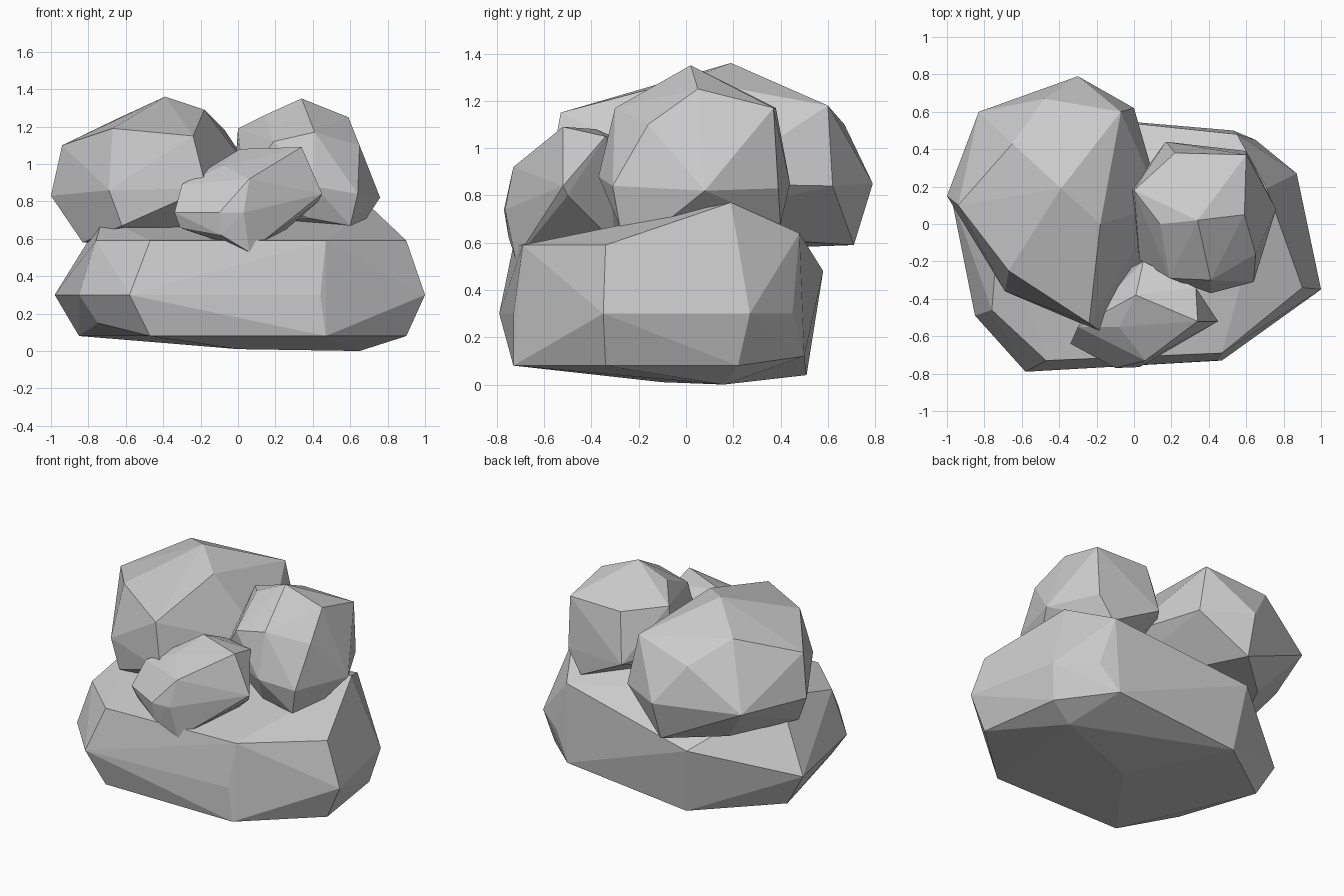
import bpy, bmesh, math


def rock(name, *rings):
    """Faceted boulder: convex hull around a few loose rings of corner points."""
    bm = bmesh.new()
    for ring in rings:
        for p in ring:
            bm.verts.new(p)
    res = bmesh.ops.convex_hull(bm, input=bm.verts[:])
    junk = {g for g in res["geom_interior"] + res["geom_unused"]
            if isinstance(g, bmesh.types.BMVert)}
    bmesh.ops.delete(bm, geom=list(junk), context='VERTS')
    # merge almost coplanar triangles into broader facets
    bmesh.ops.dissolve_limit(bm, angle_limit=math.radians(3),
                             verts=bm.verts[:], edges=bm.edges[:])
    bmesh.ops.recalc_face_normals(bm, faces=bm.faces[:])
    me = bpy.data.meshes.new(name)
    bm.to_mesh(me)
    bm.free()
    ob = bpy.data.objects.new(name, me)
    bpy.context.collection.objects.link(ob)
    return ob


# wide base slab: underside, belly, shoulder
rock("base_rock",
     [(.65, .16, 0), (0, -.10, .01), (-.36, .51, .04), (-.85, .14, .08), (-.75, -.47, .15),
      (-.47, -.73, .08), (.47, -.73, .08), (.90, -.34, .08), (.82, .22, .08), (.53, .50, .12)],
     [(-.98, .16, .30), (-.85, -.49, .30), (-.58, -.79, .30), (.44, -.73, .30),
      (1.0, -.35, .30), (.87, .27, .30), (.65, .45, .30), (-.41, .58, .48)],
     [(-.76, -.46, .59), (-.47, -.73, .59), (.47, -.69, .59), (.90, -.34, .59),
      (.71, .19, .77), (.55, .48, .64), (-.72, .03, .72)])

# large boulder on the left
rock("large_rock",
     [(-.83, -.01, .58), (-.62, .43, .58), (-.31, .71, .59), (-.62, -.37, .67), (.05, -.20, .65)],
     [(-1.0, .15, .83), (-.69, -.36, .86), (-.17, -.58, .87), (.15, .10, .85),
      (0, .62, .84), (-.30, .79, .85), (-.83, .60, .84)],
     [(-.94, .10, 1.10), (-.67, -.25, 1.19), (-.24, -.53, 1.15), (-.18, 0, 1.29),
      (-.07, .60, 1.18), (-.48, .67, 1.10), (-.65, .43, 1.24), (-.39, .19, 1.36)])

# medium boulder on the right
rock("medium_rock",
     [(.60, -.28, .67), (.68, -.07, .70), (.38, -.28, .71), (.50, .40, .68), (.10, .0, .70)],
     [(.76, .08, .82), (.64, -.31, .84), (.41, -.37, .88), (.03, -.19, .90),
      (-.02, .18, .92), (.17, .44, .85), (.60, .39, .83)],
     [(.65, -.16, 1.10), (.41, -.30, 1.17), (.19, -.29, 1.12), (.0, .18, 1.19), (.14, 0, 1.26),
      (.22, .38, 1.17), (.60, .37, 1.17), (.59, .05, 1.25), (.34, .02, 1.35)])

# small stone wedged at the front
rock("small_rock",
     [(.06, -.72, .53), (.12, -.68, .58), (-.09, -.75, .62), (-.31, -.62, .66),
      (.20, -.30, .60), (-.15, -.30, .60)],
     [(-.34, -.64, .74), (-.10, -.77, .74), (.03, -.765, .74), (.43, -.50, .80), (.45, -.52, .84)],
     [(-.30, -.55, .89), (-.08, -.55, .99), (.06, -.73, .92), (.34, -.52, 1.09),
      (.33, -.34, 1.05), (.01, -.38, 1.08), (.05, -.20, 1.0)])
